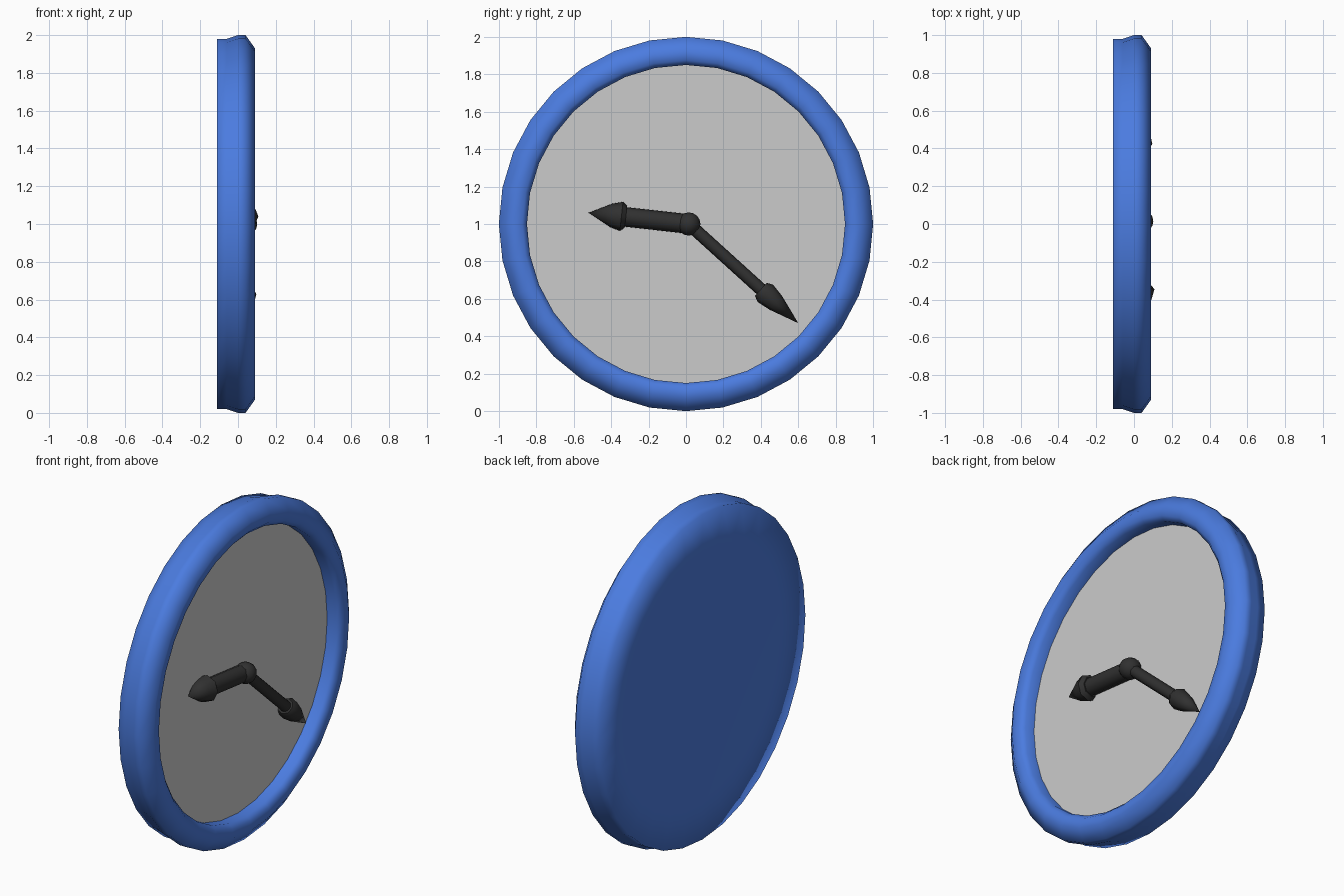
import bpy, bmesh, math
from mathutils import Vector, Matrix

if "Cube" in bpy.data.objects:
    bpy.data.objects.remove(bpy.data.objects["Cube"])


def material(name, rgb):
    m = bpy.data.materials.new(name)
    m.diffuse_color = (*rgb, 1)
    m.use_nodes = True
    m.node_tree.nodes["Principled BSDF"].inputs["Base Color"].default_value = m.diffuse_color
    return m


blue = material("blue", (0.07, 0.2, 0.74))
dark = material("dark", (0.03, 0.03, 0.03))


def lathe(name, profile, sides, origin, axis, mat=None, angle=40):
    """Revolve (distance along axis, radius) points around an axis."""
    bm = bmesh.new()
    rings = []
    for d, r in profile:
        if r == 0:
            rings.append([bm.verts.new((0, 0, d))] * sides)
        else:
            rings.append([bm.verts.new((r * math.cos(2 * math.pi * i / sides),
                                        r * math.sin(2 * math.pi * i / sides), d))
                          for i in range(sides)])
    for a, b in zip(rings, rings[1:]):
        for i in range(sides):
            j = (i + 1) % sides
            bm.faces.new(dict.fromkeys((a[i], a[j], b[j], b[i])))
    bmesh.ops.recalc_face_normals(bm, faces=bm.faces)
    rot = Vector(axis).to_track_quat('Z', 'Y').to_matrix().to_4x4()
    bm.transform(Matrix.Translation(origin) @ rot)
    me = bpy.data.meshes.new(name)
    bm.to_mesh(me)
    bm.free()
    ob = bpy.data.objects.new(name, me)
    bpy.context.collection.objects.link(ob)
    if mat:
        me.materials.append(mat)
    bpy.ops.object.select_all(action='DESELECT')
    ob.select_set(True)
    bpy.context.view_layer.objects.active = ob
    bpy.ops.object.shade_smooth_by_angle(angle=math.radians(angle))
    return ob


X = (1, 0, 0)
C = Vector((0, 0, 1))

# Case: rounded front rim, outer wall and flat back in one smooth skin
lathe("case", [(-0.02, 0.85), (0.06, 0.85), (0.085, 0.875), (0.09, 0.93),
               (0.04, 1.0), (0.0, 1.0), (-0.06, 0.98), (-0.11, 0.98),
               (-0.105, 0.75), (-0.10, 0.0)],
      32, C, X, blue, angle=100)

# Clock face
lathe("face", [(-0.02, 0.86), (0.0, 0.86), (0.0, 0)], 32, C, X)

# Hub
hub = Vector((0.04, 0.015, 1.0))
R = 0.062
lathe("hub", [(-R * math.cos(math.pi * k / 8), R * math.sin(math.pi * k / 8) if 0 < k < 8 else 0)
              for k in range(9)], 16, hub, X, dark)


def hand(name, tip, shaft_r, head_r, head_len, x):
    """Round shaft with an arrow head, lying parallel to the face."""
    start = Vector((x, hub.y, hub.z))
    v = Vector((x, *tip)) - start
    n = v.length
    base = n - head_len
    lathe(name + "_shaft", [(0, 0), (0, shaft_r), (base + 0.03, shaft_r), (base + 0.03, 0)],
          8, start, v, dark, angle=50)
    lathe(name + "_head", [(base, 0), (base, head_r * 0.75), (base + head_len * 0.12, head_r),
                           (base + head_len * 0.4, head_r * 0.8), (n, 0)],
          8, start, v, dark, angle=50)


hand("hour_hand", (-0.52, 1.06), 0.052, 0.078, 0.2, 0.03)
hand("minute_hand", (0.60, 0.47), 0.034, 0.062, 0.27, 0.035)
